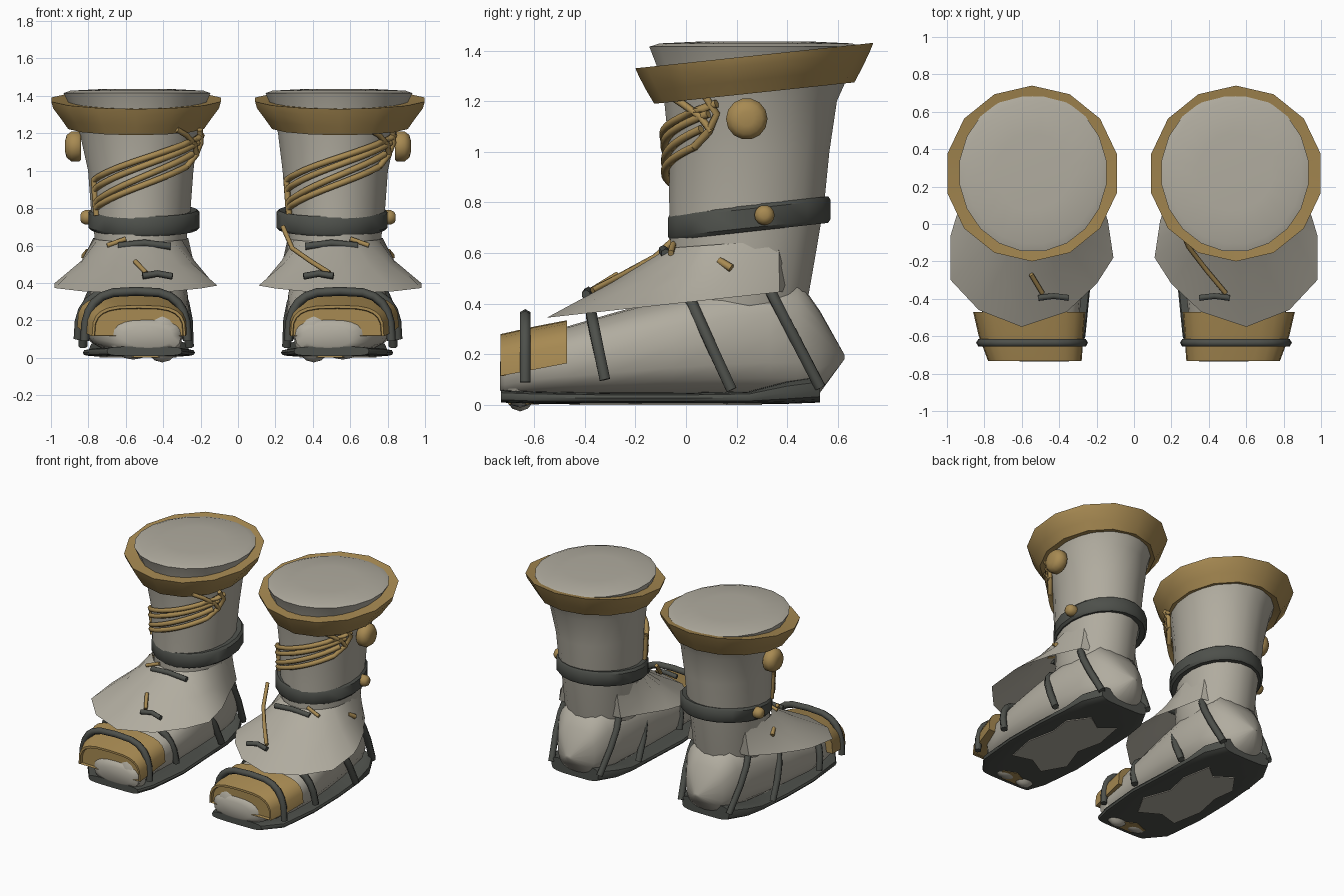
import bpy, bmesh, math
from mathutils import Vector

if "Cube" in bpy.data.objects:
    bpy.data.objects.remove(bpy.data.objects["Cube"])


def material(name, rgb):
    m = bpy.data.materials.new(name)
    m.diffuse_color = (*rgb, 1)
    m.use_nodes = True
    m.node_tree.nodes["Principled BSDF"].inputs["Base Color"].default_value = m.diffuse_color
    return m


CLOTH = material("pale_cloth", (0.44, 0.415, 0.35))
GOLD = material("ochre_gold", (0.39, 0.255, 0.085))
DARK = material("dark_leather", (0.075, 0.08, 0.07))


def make(name, verts, faces, mat, angle=40):
    me = bpy.data.meshes.new(name)
    me.from_pydata([tuple(v) for v in verts], [], faces)
    bm = bmesh.new()
    bm.from_mesh(me)
    bmesh.ops.recalc_face_normals(bm, faces=bm.faces)
    bm.to_mesh(me)
    bm.free()
    me.materials.append(mat)
    me.shade_smooth()
    me.set_sharp_from_angle(angle=math.radians(angle))
    ob = bpy.data.objects.new(name, me)
    bpy.context.collection.objects.link(ob)
    return ob


def loft(name, rings, mat, caps=True, wrap=False, angle=40):
    n = len(rings[0])
    verts = [p for r in rings for p in r]
    last = len(rings)
    faces = []
    for i in range(last if wrap else last - 1):
        a, b = i * n, ((i + 1) % last) * n
        faces += [(a + j, a + (j + 1) % n, b + (j + 1) % n, b + j) for j in range(n)]
    if caps and not wrap:
        faces += [tuple(range(n)), tuple(range((last - 1) * n, last * n))]
    return make(name, verts, faces, mat, angle)


def ellipse(s, cx, cy, rx, ry, z, n=20, slope=0.0):
    pts = []
    for i in range(n):
        a = 2 * math.pi * (i + 0.5) / n
        y = ry * math.sin(a)
        pts.append((s * (cx + rx * math.cos(a)), cy + y, z + slope * y))
    return pts


def power(v, e):
    return math.copysign(abs(v) ** e, v)


def section(s, y, cx, xh, zb, zt, e=0.75, n=20):
    # rounded box cross-section standing across the foot
    zc, zh = (zb + zt) / 2, (zt - zb) / 2
    ang = [2 * math.pi * i / n for i in range(n)]
    return [(s * (cx + xh * power(math.cos(a), e)), y, zc + zh * power(math.sin(a), e)) for a in ang]


def tube(name, pts, r, mat, sides=6):
    pts = [Vector(p) for p in pts]
    rings = []
    for i, p in enumerate(pts):
        t = (pts[min(i + 1, len(pts) - 1)] - pts[max(i - 1, 0)]).normalized()
        ref = Vector((0, 1, 0)) if abs(t.y) < 0.8 else Vector((0, 0, 1))
        u = t.cross(ref).normalized()
        v = t.cross(u)
        ang = [2 * math.pi * k / sides for k in range(sides)]
        rings.append([p + r * (math.cos(a) * u + math.sin(a) * v) for a in ang])
    return loft(name, rings, mat, angle=65)


def ball(name, loc, size, mat):
    bm = bmesh.new()
    bmesh.ops.create_uvsphere(bm, u_segments=14, v_segments=8, radius=1)
    verts = [[l + c * k for l, c, k in zip(loc, v.co, size)] for v in bm.verts]
    faces = [tuple(v.index for v in f.verts) for f in bm.faces]
    bm.free()
    make(name, verts, faces, mat)


def knob(name, s, x, y, z, r, depth):
    # domed round button facing sideways
    rings = []
    for dx, k in ((0, .9), (.1, 1), (.6, 1), (.9, .75), (1, .35)):
        ang = [2 * math.pi * i / 14 for i in range(14)]
        rings.append([(s * (x + dx * depth), y + r * k * math.cos(a), z + r * k * math.sin(a)) for a in ang])
    loft(name, rings, GOLD, angle=50)


# leg profile: z, centre x, centre y, half width, half depth (last three form the domed top)
LEG = [(0.25, .52, .20, .20, .25), (0.45, .52, .21, .25, .28), (0.65, .52, .23, .25, .295),
       (0.80, .52, .24, .27, .31), (1.00, .52, .25, .285, .32), (1.20, .53, .255, .32, .345),
       (1.30, .535, .27, .345, .375), (1.415, .54, .275, .397, .425), (1.428, .54, .275, .36, .385),
       (1.436, .54, .275, .20, .21)]
# foot and sole: y, centre x, half width, bottom, top
FOOT = [(-.735, .48, .13, .06, .17), (-.715, .485, .18, .03, .20), (-.60, .53, .24, .03, .27),
        (-.47, .55, .26, .03, .31), (-.30, .55, .28, .03, .36), (-.05, .54, .28, .03, .43),
        (.15, .53, .27, .03, .48), (.33, .52, .24, .03, .50), (.44, .52, .21, .03, .50),
        (.53, .52, .15, .05, .37), (.625, .52, .02, .18, .20)]
SOLE = [(-.73, .50, .20, .01, .06), (-.60, .53, .27, .005, .055), (-.30, .53, .30, .005, .05),
        (0, .535, .29, .005, .05), (.25, .53, .275, .005, .055), (.40, .53, .26, .005, .095), (.53, .53, .19, .01, .115)]
# hem of the flared flap, x and y
HEM = [(.95, .04), (.98, -.06), (.98, -.30), (.83, -.46), (.60, -.55), (.36, -.47), (.20, -.32),
       (.11, -.18), (.14, .02), (.21, .20), (.27, .37), (.52, .42), (.77, .37), (.88, .20)]


def leg_point(z, a, gap):
    lo, hi = next((p, q) for p, q in zip(LEG, LEG[1:]) if p[0] <= z <= q[0])
    t = (z - lo[0]) / (hi[0] - lo[0])
    cx, cy, rx, ry = [lo[i] + t * (hi[i] - lo[i]) for i in range(1, 5)]
    return (cx + (rx + gap) * math.cos(a), cy + (ry + gap) * math.sin(a), z)


def hem_z(y):
    return 0.345 + (y + 0.55) * 0.11


def flap_rings(s):
    top, mid, low = [], [], []
    for x, y in HEM:
        a = math.atan2((y - .22) / .9, x - .52)
        tx, ty = .52 + .255 * math.cos(a), .21 + .28 * math.sin(a)
        tz = .64 + .02 * math.sin(a)
        top.append((s * tx, ty, tz))
        mid.append((s * (tx + (x - tx) * .42), ty + (y - ty) * .47, tz + (hem_z(y) - tz) * .5))
        low.append((s * x, y, hem_z(y)))
    return [top, mid, low]


def hoop(name, s, cx, xh, bottom, top, xb=None, r=.024):
    # strap arching over the foot in a leaning plane
    pts = []
    for i in range(13):
        a = math.pi * i / 12
        h = power(math.sin(a), .75) if 0 < i < 12 else 0
        w = xh + ((xb or xh) - xh) * (1 - h)
        pts.append((s * (cx + w * power(math.cos(a), .6)),
                    bottom[0] + h * (top[0] - bottom[0]), bottom[1] + h * (top[1] - bottom[1])))
    tube(name, pts, r, DARK)


def arch(s, y, cx, xh, zt, zb):
    ang = [math.pi * i / 12 for i in range(13)]
    return [(s * (cx + xh * power(math.cos(a), .6)), y, zb + (zt - zb) * max(math.sin(a), 0) ** .6) for a in ang]


for s, side in ((1, "right"), (-1, "left")):
    # body of the boot
    loft(side + "_leg", [ellipse(s, cx, cy, rx, ry, z) for z, cx, cy, rx, ry in LEG], CLOTH)
    loft(side + "_foot", [section(s, *f) for f in FOOT], CLOTH, angle=60)
    loft(side + "_sole", [section(s, *f, e=.5) for f in SOLE], DARK)
    loft(side + "_flap", flap_rings(s), CLOTH, caps=False, angle=30)

    # worn patches on the underside of the sole
    worn = [(.70, -.42), (.74, -.20), (.70, 0), (.72, .16), (.62, .30), (.50, .22), (.40, .30),
            (.36, .08), (.40, -.10), (.33, -.30), (.42, -.46), (.56, -.38)]
    loft(side + "_worn_patch", [[(s * x, y, z) for x, y in worn] for z in (0, .007)], CLOTH)
    scuff = [(.42, -.70), (.56, -.70), (.62, -.62), (.52, -.58), (.44, -.62)]
    loft(side + "_toe_scuff", [[(s * x, y, z) for x, y in scuff] for z in (.002, .011)], GOLD)

    # tilted top cuff and ankle strap
    cuff = [(.36, .385, 1.372), (.465, .47, 1.38), (.455, .455, 1.345), (.41, .425, 1.285),
            (.372, .395, 1.232), (.31, .34, 1.245)]
    loft(side + "_cuff", [ellipse(s, .545, .27, rx, ry, z, 14, .107) for rx, ry, z in cuff],
         GOLD, wrap=True, angle=45)
    band = [(.25, .28, .785), (.285, .315, .79), (.30, .325, .775), (.30, .325, .70),
            (.285, .315, .685), (.25, .28, .69)]
    loft(side + "_ankle_strap", [ellipse(s, .502, .25, rx, ry, z, 20, .11) for rx, ry, z in band],
         DARK, wrap=True)
    knob(side + "_strap_stud", s, .775, .31, .75, .04, .068)
    knob(side + "_button", s, .84, .24, 1.13, .082, .085)

    # wrap over the toes
    loft(side + "_toe_wrap", [arch(s, -.712, .53, .235, .262, .115), arch(s, -.733, .53, .238, .265, .115),
                              arch(s, -.733, .53, .25, .28, .115), arch(s, -.60, .55, .28, .31, .14),
                              arch(s, -.47, .56, .30, .335, .165)], GOLD)
    # rounded toes showing through the wrap
    for i, (x, r, z, h) in enumerate(((.405, .11, .12, .145), (.56, .13, .105, .115))):
        ball(f"{side}_toe_{i}", (s * x, -.655, z), (r, .08, h), CLOTH)

    # straps over the foot
    hoop(side + "_toe_strap", s, .545, .275, (-.635, .09), (-.635, .355))
    hoop(side + "_instep_strap", s, .565, .29, (-.32, .10), (-.375, .36))
    hoop(side + "_arch_strap", s, .545, .285, (.18, .06), (0, .45))
    hoop(side + "_heel_strap", s, .525, .285, (.53, .07), (.27, .57), xb=.195)

    # laces winding up the shin, slanting the same way on both boots
    dx = 0 if s > 0 else -1.03
    move = lambda pts: [(x + dx, y, z) for x, y, z in pts]
    for k, (z0, z1) in enumerate(((.80, 1.02), (.83, 1.09), (.90, 1.15), (.95, 1.19))):
        path = []
        for i in range(15):
            t = i / 14
            path.append(leg_point(z0 + (z1 - z0) * t, math.radians(208 + (130 - 6 * (3 - k)) * t), .014))
        tube(f"{side}_lace_{k}", move(path), .017, GOLD)
    tube(side + "_lace_inner_end", move([leg_point(z, math.radians(208), .014) for z in (.76, .82, .88, .95)]), .016, GOLD)
    tube(side + "_lace_outer_end", move([leg_point(z, math.radians(a), .016) for z, a in
                                         ((1.02, 320), (1.08, 332), (1.15, 338), (1.22, 330))]), .016, GOLD)
    tube(side + "_lace_cross", move([leg_point(z, math.radians(a), .018) for z, a in
                                     ((1.22, 300), (1.19, 312), (1.14, 326), (1.08, 334))]), .015, GOLD)

    # lace ends and dark tabs lying on the flap
    if s > 0:
        tail = [(.24, 0, .70), (.29, -.12, .585), (.39, -.25, .515), (.49, -.37, .453)]
    else:
        tail = [(-.55, -.27, .515), (-.49, -.37, .453)]
    tube(side + "_lace_tail", tail, .013, GOLD)
    tube(side + "_lace_knot", [(s * .60, -.05, .635), (s * .70, -.06, .60)], .013, GOLD)
    tube(side + "_lace_side_end", [(s * .80, .13, .57), (s * .825, .18, .54)], .016, GOLD)
    tube(side + "_lower_tab", [(s * .35, -.395, .435), (s * .43, -.385, .45), (s * .51, -.395, .437)], .018, DARK)
    tube(side + "_upper_tab", [(s * .36, -.08, .595), (s * .50, -.09, .612), (s * .64, -.08, .597)], .02, DARK)
